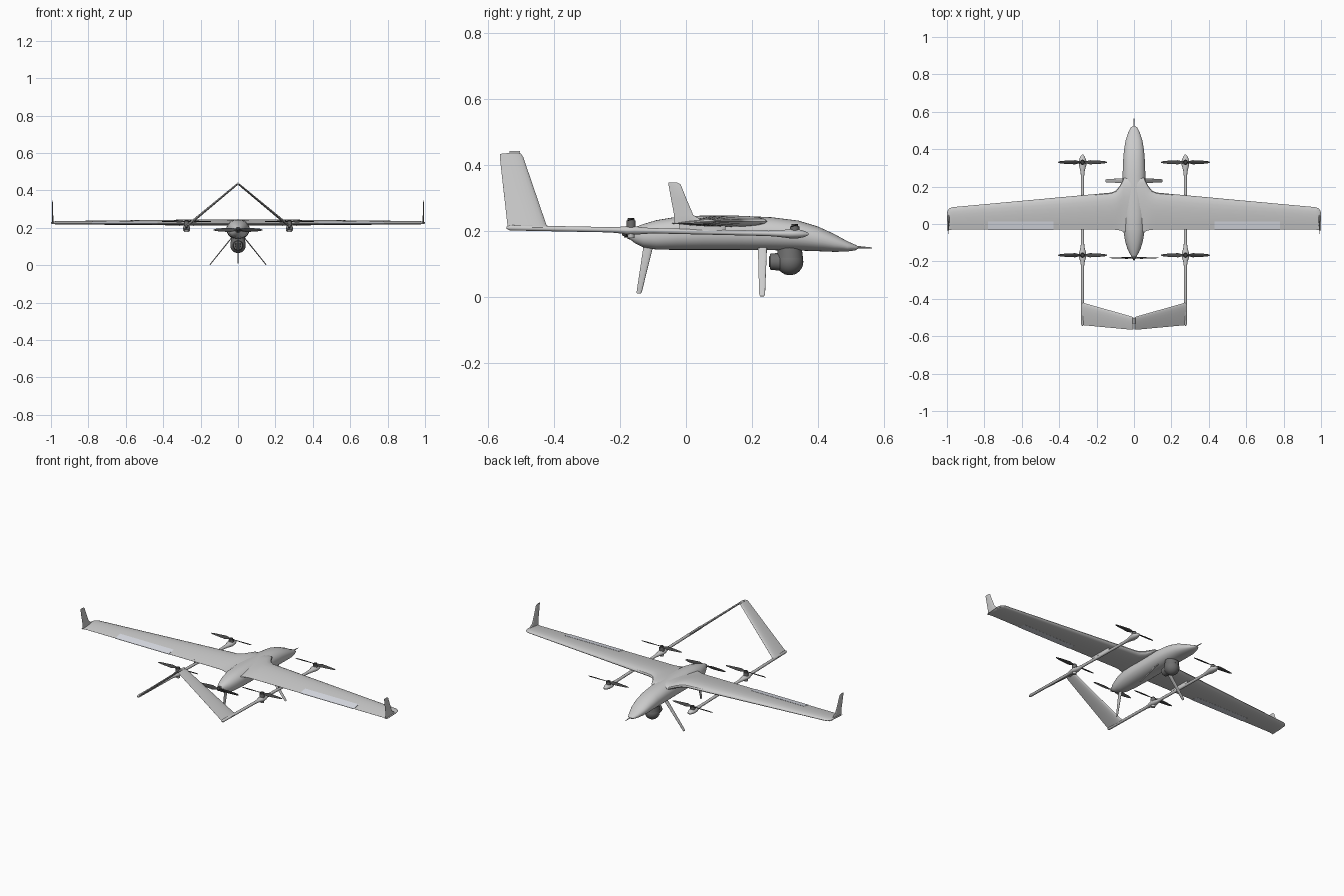
import bpy, bmesh, math
from mathutils import Vector, Matrix

if "Cube" in bpy.data.objects:
    bpy.data.objects.remove(bpy.data.objects["Cube"])


def mat(name, c):
    m = bpy.data.materials.new(name)
    m.diffuse_color = (*c, 1)
    m.use_nodes = True
    m.node_tree.nodes["Principled BSDF"].inputs["Base Color"].default_value = m.diffuse_color
    return m


DARK = mat("dark_carbon", (0.06, 0.06, 0.06))
GUN = mat("dark_grey", (0.16, 0.16, 0.16))
PALE = mat("pale_panel", (0.72, 0.74, 0.8))


def finish(name, bm, material=None, mirror=False, angle=35):
    bmesh.ops.recalc_face_normals(bm, faces=bm.faces)
    me = bpy.data.meshes.new(name)
    bm.to_mesh(me)
    bm.free()
    ob = bpy.data.objects.new(name, me)
    bpy.context.collection.objects.link(ob)
    if material:
        me.materials.append(material)
    bpy.ops.object.select_all(action='DESELECT')
    ob.select_set(True)
    bpy.context.view_layer.objects.active = ob
    bpy.ops.object.shade_smooth_by_angle(angle=math.radians(angle))
    if mirror:
        ob.modifiers.new("Mirror", 'MIRROR')
    return ob


def skin(bm, rings):
    """Bridge equal-length point rings and cap both ends."""
    vs = [[bm.verts.new(p) for p in r] for r in rings]
    n = len(vs[0])
    for a, b in zip(vs, vs[1:]):
        for i in range(n):
            j = (i + 1) % n
            bm.faces.new((a[i], a[j], b[j], b[i]))
    bm.faces.new(vs[0])
    bm.faces.new(vs[-1])


def loft(name, rings, **kw):
    bm = bmesh.new()
    skin(bm, rings)
    return finish(name, bm, **kw)


def foil(le, te, t, nrm, up=1.0, lo=1.0, u0=0.0, grow=0.0, n=10):
    """Aerofoil section from le to te, of thickness t along nrm."""
    le, te, nrm = Vector(le), Vector(te), Vector(nrm).normalized()

    def pt(i, k):
        u = u0 + (1 - u0) * (1 - math.cos(math.pi * i / n)) / 2
        h = 5 * t * (.2969 * u ** .5 - .126 * u - .3516 * u * u + .2843 * u ** 3 - .1000 * u ** 4)
        return le.lerp(te, u) + nrm * k * (h + grow)
    return [pt(i, up) for i in range(n, -1, -1)] + [pt(i, -lo) for i in range(0 if u0 else 1, n + 1)]


def ring_y(y, z, rx, rz, n=24, p=1.0):
    def s(v):
        return math.copysign(abs(v) ** p, v)
    return [(rx * s(math.cos(2 * math.pi * i / n)), y, z + rz * s(math.sin(2 * math.pi * i / n)))
            for i in range(n)]


def cyl(name, a, b, r1, r2, seg=20, **kw):
    a, b = Vector(a), Vector(b)
    bm = bmesh.new()
    q = Vector((0, 0, 1)).rotation_difference(b - a).to_matrix().to_4x4()
    bmesh.ops.create_cone(bm, cap_ends=True, segments=seg, radius1=r1, radius2=r2,
                          depth=(b - a).length, matrix=Matrix.Translation((a + b) / 2) @ q)
    return finish(name, bm, **kw)


# Fuselage: y, bottom, top, half width
body = [(.524, .147, .152, .006), (.515, .141, .157, .018), (.49, .137, .168, .03),
        (.45, .136, .190, .044), (.40, .138, .213, .053), (.34, .140, .231, .058),
        (.26, .141, .241, .061), (.15, .142, .246, .062), (.05, .142, .246, .062),
        (-.03, .142, .242, .058), (-.09, .143, .232, .048), (-.13, .150, .220, .036),
        (-.155, .162, .211, .025), (-.170, .174, .204, .015)]
loft("fuselage", [ring_y(y, (b + t) / 2, w, (t - b) / 2, 32, .9) for y, b, t, w in body])
cyl("nose_probe", (0, .51, .151), (0, .565, .148), .004, .0015, 10)

# Wing with root fairing and rounded tip
UP = (0, 0, 1)


def lead(x):
    return .168 - .078 * (x - .12) / .85


def thick(x):
    return .034 - .017 * (x - .12) / .85


wing = [(0, .25, -.05, .030), (.055, .245, -.042, .032), (.075, .205, -.034, .034), (.095, .18, -.031, .034),
        (.12, lead(.12), -.03, thick(.12)), (.97, lead(.97), -.03, thick(.97)),
        (.985, .085, -.032, .014), (.995, .074, -.035, .010), (1.0, .055, -.036, .004)]
loft("wing", [foil((x, l, .228), (x, t, .222), h, UP, 1.15, .85) for x, l, t, h in wing], mirror=True)
loft("aileron", [foil((x, lead(x), .228), (x, -.0315, .222), thick(x), UP, 1.15, .85, u, .0008)
                 for x, u in ((.43, .74), (.78, .67))], mirror=True, material=PALE)

# Winglets
loft("winglet", [foil((x, l, z), (x, t, z), h, (1, 0, 0)) for x, l, t, z, h in
                 ((.990, .075, -.036, .222, .010), (.991, .045, -.036, .234, .009),
                  (.991, .022, -.036, .248, .008), (.992, .002, -.045, .295, .006),
                  (.993, -.016, -.053, .340, .005), (.993, -.026, -.053, .346, .002))], mirror=True)

# Booms with swollen motor pods: y, z, rx, rz
BX = .275
boom = [(-.545, .209, .003, .003), (-.535, .209, .008, .008), (-.23, .203, .008, .008),
        (-.20, .202, .012, .010), (-.18, .201, .019, .013), (-.155, .201, .019, .013),
        (-.13, .200, .012, .010), (-.10, .200, .008, .008), (.25, .192, .008, .008),
        (.285, .191, .012, .010), (.315, .191, .020, .014), (.340, .191, .020, .014),
        (.360, .190, .012, .009), (.372, .190, .003, .003)]
loft("boom", [[(x + BX, y, z) for x, y, z in ring_y(y, z, rx, rz, 16)] for y, z, rx, rz in boom], mirror=True)
loft("boom_pylon", [foil((BX, .12, z), (BX, -.02, z), .014, (1, 0, 0)) for z in (.196, .226)], mirror=True)


# Two-blade propellers, built around local z
def propeller(name, loc, rot=0.0, mirror=False, r=.13):
    bm = bmesh.new()
    for flip in (0, math.pi):
        turn = Matrix.Translation(loc) @ Matrix.Rotation(rot, 4, 'X') @ Matrix.Rotation(flip, 4, 'Z')
        rings = []
        for f, c, a in ((.03, .008, 30), (.15, .014, 30), (.3, .024, 24), (.6, .020, 15), (.9, .013, 10), (1, .005, 8)):
            d = Vector((0, math.cos(math.radians(a)), math.sin(math.radians(a)))) * c / 2
            x = Vector((f * r, 0, 0))
            sec = foil(x + d, x - d, .0035, d.cross((1, 0, 0)), n=5)
            rings.append([turn @ p for p in sec])
        skin(bm, rings)
    return finish(name, bm, material=DARK, mirror=mirror)


for tag, y, z0, z1 in (("front", .33, .198, .216), ("rear", -.167, .208, .234)):
    cyl(tag + "_lift_motor", (BX, y, z0), (BX, y, z1 - .003), .014, .014, material=GUN, mirror=True)
    cyl(tag + "_rotor_hub", (BX, y, z1 - .003), (BX, y, z1 + .005), .011, .009, material=DARK, mirror=True)
    propeller(tag + "_lift_rotor", (BX, y, z1), mirror=True)
cyl("rear_pod_foot", (BX, -.167, .178), (BX, -.167, .192), .010, .012, mirror=True)
cyl("pusher_motor", (0, -.165, .189), (0, -.178, .189), .016, .014, material=GUN)
cyl("pusher_spinner", (0, -.174, .189), (0, -.194, .189), .012, .003, material=DARK)
propeller("pusher_propeller", (0, -.181, .189), math.pi / 2)

# Inverted V tail
loft("v_tail", [foil((x, l, z), (x, t, z), h, (.235, 0, .275)) for x, l, t, z, h in
                ((.279, -.412, -.540, .205, .014), (.262, -.424, -.542, .219, .014),
                 (.015, -.494, -.565, .424, .010), (.004, -.500, -.565, .433, .009))], mirror=True)
cyl("tail_joint", (0, -.503, .435), (0, -.535, .435), .007, .007, 12)

# Landing legs
loft("front_leg", [foil((x, l, z), (x, t, z), h, (.14, 0, .11)) for x, l, t, z, h in
                   ((.025, .246, .218, .158, .006), (.146, .240, .222, .008, .005), (.152, .237, .225, .001, .003))],
     mirror=True)
loft("rear_leg", [foil((0, l, z), (0, t, z), h, (1, 0, 0)) for l, t, z, h in
                  ((-.098, -.128, .160, .008), (-.134, -.150, .014, .006), (-.138, -.149, .009, .003))])

# Camera turret under the nose
bm = bmesh.new()
bmesh.ops.create_uvsphere(bm, u_segments=28, v_segments=16, radius=.041,
                          matrix=Matrix.Translation((0, .315, .106)))
finish("camera_ball", bm, material=GUN)
cyl("camera_mount", (0, .315, .118), (0, .315, .150), .040, .036, 28, material=GUN)
cyl("camera_lens", (0, .29, .106), (0, .255, .106), .028, .024, 24, material=GUN)
cyl("lens_glass", (0, .258, .106), (0, .252, .106), .018, .016, 20, material=DARK)
